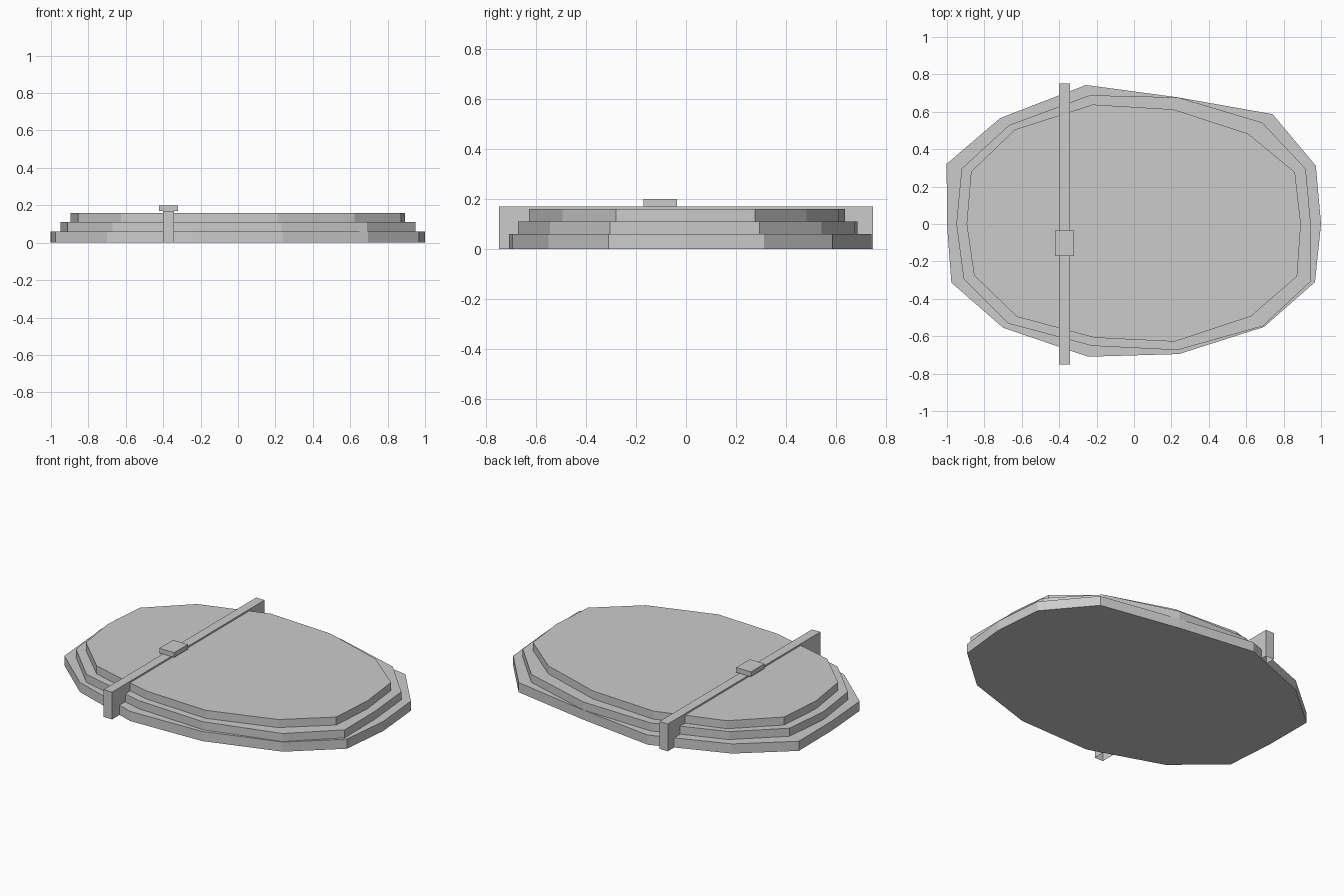
import bpy, bmesh

if "Cube" in bpy.data.objects:
    bpy.data.objects.remove(bpy.data.objects["Cube"])

# Quarter of the 14-sided oval, mirrored to a full ring (counter-clockwise from +x)
Q = [(0.9, 0.289), (0.65, 0.515), (0.2225, 0.645)]
RING = [(1, 0)] + Q + [(-x, y) for x, y in Q[::-1]]
RING += [(-x, -y) for x, y in RING]


def make(name, bm):
    bmesh.ops.recalc_face_normals(bm, faces=bm.faces)
    mesh = bpy.data.meshes.new(name)
    bm.to_mesh(mesh)
    bm.free()
    ob = bpy.data.objects.new(name, mesh)
    bpy.context.collection.objects.link(ob)
    return ob


def slab(name, scales, z0, z1):
    bm = bmesh.new()
    low, high = [[bm.verts.new((x * s, y * s, z)) for (x, y), s in zip(RING, scales)]
                 for z in (z0, z1)]
    bm.faces.new(low)
    bm.faces.new(high)
    for i in range(len(low)):
        j = (i + 1) % len(low)
        bm.faces.new((low[i], low[j], high[j], high[i]))
    return make(name, bm)


def box(name, lo, hi, open_bottom=False):
    bm = bmesh.new()
    bmesh.ops.create_cube(bm, size=1)
    for v in bm.verts:
        v.co = [a + (c + 0.5) * (b - a) for a, b, c in zip(lo, hi, v.co)]
    if open_bottom:
        down = [f for f in bm.faces if all(v.co.z < lo[2] + 1e-4 for v in f.verts)]
        bmesh.ops.delete(bm, geom=down, context='FACES_ONLY')
    return make(name, bm)


# Three stacked irregular layers
slab("bottom_layer", [1.0, 1.08, 1.14, 1.05, 1.152, 1.10, 1.113, 1.0, 1.085, 1.077,
                      1.10, 1.078, 1.069, 1.075], 0.0, 0.06)
slab("middle_layer", [0.945, 1.02, 1.054, 1.05, 1.067, 1.027, 1.024, 0.95, 1.012, 1.033,
                      1.01, 1.045, 1.06, 1.053], 0.06, 0.11)
slab("top_layer", [0.892, 0.956, 0.938, 0.95, 0.99, 0.98, 0.968, 0.895, 0.95, 0.963,
                   0.943, 0.975, 0.96, 0.969], 0.11, 0.16)

# Strap across the stack and its buckle
box("strap", (-0.40, -0.75, 0.0), (-0.342, 0.75, 0.17), open_bottom=True)
box("buckle", (-0.422, -0.17, 0.17), (-0.32, -0.036, 0.20))
